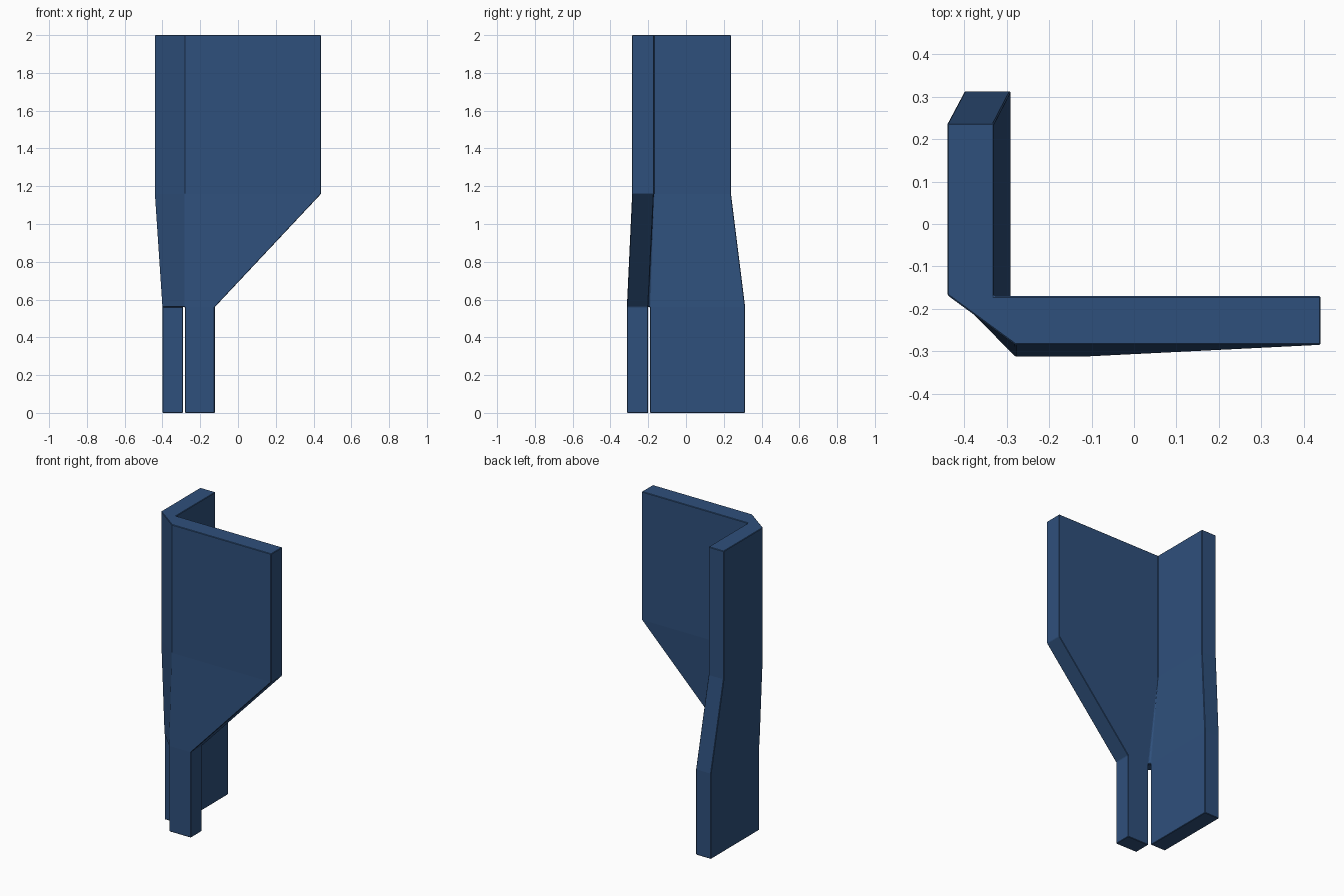
import bpy, bmesh

if "Cube" in bpy.data.objects:
    bpy.data.objects.remove(bpy.data.objects["Cube"])

# L-shaped wall sections, same point order in both:
# left back outer, chamfer left, chamfer front, right outer, right inner, inner corner pair, left back inner
lower = [(-.40, .313), (-.40, -.19), (-.28, -.313), (-.123, -.313),
         (-.123, -.20), (-.28, -.20), (-.291, -.19), (-.291, .313)]
upper = [(-.44, .238), (-.44, -.168), (-.28, -.285), (.44, -.285),
         (.44, -.17), (-.33, -.17), (-.33, -.17), (-.33, .238)]

bm = bmesh.new()


def ring(points, z):
    return [bm.verts.new((x, y, z)) for x, y in points]


def bridge(a, b):
    n = len(a)
    for i in range(n):
        j = (i + 1) % n
        bm.faces.new((a[i], a[j], b[j], b[i]))


# Tapering and straight upper walls
base, bend, top = ring(lower, .56), ring(upper, 1.16), ring(upper, 2)
bridge(base, bend)
bridge(bend, top)
bm.faces.new(top)

# Two separate legs, with the open chamfer between them closed underneath
for ids in ((0, 1, 6, 7), (2, 3, 4, 5)):
    foot = ring([lower[i] for i in ids], 0)
    bridge(foot, [base[i] for i in ids])
    bm.faces.new(foot[::-1])
bm.faces.new([base[i] for i in (1, 2, 5, 6)])

bmesh.ops.remove_doubles(bm, verts=bm.verts, dist=.0005)
bmesh.ops.recalc_face_normals(bm, faces=bm.faces)
mesh = bpy.data.meshes.new("corner_bracket")
bm.to_mesh(mesh)
bm.free()
bracket = bpy.data.objects.new("corner_bracket", mesh)
bpy.context.collection.objects.link(bracket)

# Fine edge bevel
bevel = bracket.modifiers.new("edge_bevel", 'BEVEL')
bevel.width = .003
bevel.segments = 1
bevel.limit_method = 'ANGLE'
bevel.angle_limit = .7

# Blue paint
blue = bpy.data.materials.new("blue_paint")
blue.diffuse_color = (.028, .08, .2, 1)
blue.use_nodes = True
blue.node_tree.nodes["Principled BSDF"].inputs["Base Color"].default_value = blue.diffuse_color
mesh.materials.append(blue)
